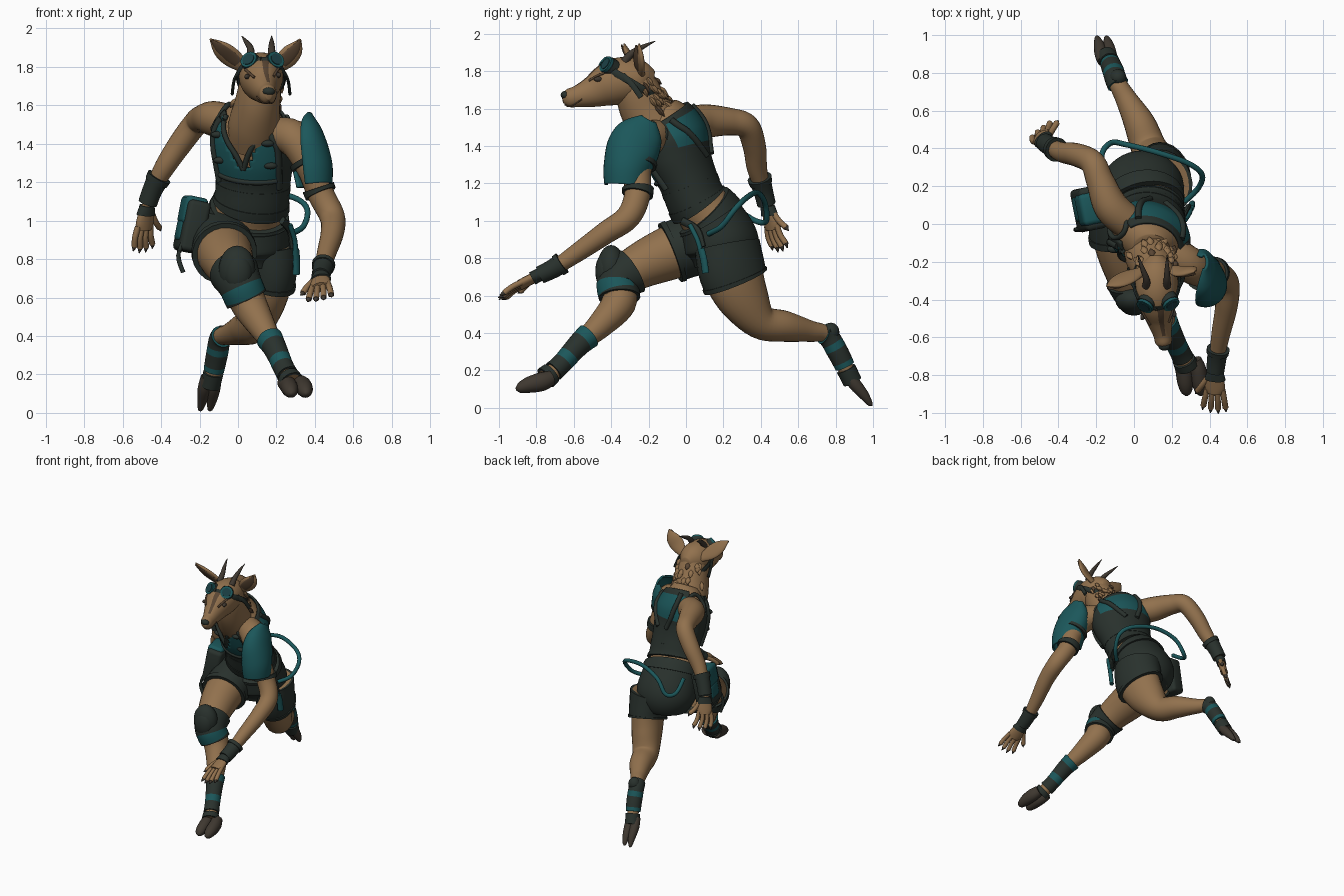
import bpy, bmesh, math, random
from mathutils import Vector, Matrix

if "Cube" in bpy.data.objects:
    bpy.data.objects.remove(bpy.data.objects["Cube"])
random.seed(4)


def material(name, *rgb):
    m = bpy.data.materials.new(name)
    m.use_nodes = True
    m.diffuse_color = (*rgb, 1)
    m.node_tree.nodes["Principled BSDF"].inputs["Base Color"].default_value = (*rgb, 1)
    return m


FUR = material("tan fur", .285, .165, .075)
BROWN = material("dark brown fur", .1, .06, .033)
HORN = material("horn and hoof", .05, .04, .03)
CLOTH = material("dark green cloth", .022, .031, .026)
TEAL = material("teal", .011, .095, .103)
GLASS = material("dark teal glass", .011, .05, .058)


def finish(name, bm, mats, solid=0.0):
    mesh = bpy.data.meshes.new(name)
    bmesh.ops.recalc_face_normals(bm, faces=bm.faces)
    bm.to_mesh(mesh)
    bm.free()
    for m in mats:
        mesh.materials.append(m)
    ob = bpy.data.objects.new(name, mesh)
    bpy.context.collection.objects.link(ob)
    bpy.ops.object.select_all(action='DESELECT')
    bpy.context.view_layer.objects.active = ob
    ob.select_set(True)
    bpy.ops.object.shade_smooth_by_angle(angle=math.radians(45))
    if solid:
        mod = ob.modifiers.new("thickness", 'SOLIDIFY')
        mod.thickness = solid
        mod.offset = 0
    return ob


def at(keys, u):
    """Smooth spline through keys of x, y, z, width, depth."""
    last = len(keys) - 1
    u = min(max(u, 0), last)
    i = min(int(u), last - 1)
    t = u - i
    a, b, c, d = [list(keys[min(max(j, 0), last)]) for j in range(i - 1, i + 3)]
    for k in (a, b, c, d):
        if len(k) == 4:
            k.append(k[3])
    return [q + t / 2 * (r - p + t * (2 * p - 5 * q + 4 * r - s + t * (3 * (q - r) + s - p)))
            for p, q, r, s in zip(a, b, c, d)]


def surf(keys, side, u, f, grow=0.0):
    """Point on a lofted skin; f is degrees around, 0 front and 90 left."""
    p = at(keys, u)
    tan = (Vector(at(keys, u + .05)[:3]) - Vector(at(keys, u - .05)[:3])).normalized()
    if isinstance(side[0], tuple):
        side = Vector(side[0]).lerp(Vector(side[1]), u / (len(keys) - 1))
    w = Vector(side)
    w = (w - tan * w.dot(tan)).normalized()
    a = math.radians(f - 90)
    return Vector(p[:3]) + w * math.cos(a) * (p[3] + grow) + tan.cross(w) * math.sin(a) * (p[4] + grow)


def loft(name, mats, keys, side=(1, 0, 0), u0=0.0, u1=None, grow=0.0, rule=None, seg=24, per=6, solid=0.0):
    mats = mats if isinstance(mats, list) else [mats]
    u1 = len(keys) - 1 if u1 is None else u1
    steps = max(2, math.ceil((u1 - u0) * per))
    us = [u0 + (u1 - u0) * i / steps for i in range(steps + 1)]
    bm = bmesh.new()
    rings = [[bm.verts.new(surf(keys, side, u, 360 * j / seg - 180, grow)) for j in range(seg)] for u in us]
    for i in range(steps):
        for j in range(seg):
            index = rule((us[i] + us[i + 1]) / 2, 360 * (j + .5) / seg - 180) if rule else 0
            if index is not None:
                k = (j + 1) % seg
                bm.faces.new((rings[i][j], rings[i][k], rings[i + 1][k], rings[i + 1][j])).material_index = index
    if not solid:
        ends = [bm.faces.new(rings[0]), bm.faces.new(rings[-1])]
        if rule:
            for face, u in zip(ends, (u0, u1)):
                face.material_index = rule(u, 0) or 0
    return finish(name, bm, mats, solid)


def tube(name, mat, points, r, flat=None, side=(.3, .2, 1)):
    return loft(name, mat, [(*p, r, flat or r) for p in points], side, seg=10, per=5)


def ball(name, mat, centre, size, turn=0.0):
    bm = bmesh.new()
    m = Matrix.Translation(centre) @ Matrix.Rotation(turn, 4, 'Z') @ Matrix.Diagonal((*size, 1))
    bmesh.ops.create_uvsphere(bm, u_segments=20, v_segments=12, radius=1, matrix=m)
    return finish(name, bm, [mat])


def box(name, mat, centre, size, turn=0.0, lean=0.0):
    bm = bmesh.new()
    m = (Matrix.Translation(centre) @ Matrix.Rotation(turn, 4, 'Z') @ Matrix.Rotation(lean, 4, 'Y')
         @ Matrix.Diagonal((*size, 1)))
    bmesh.ops.create_cube(bm, size=1, matrix=m)
    bmesh.ops.bevel(bm, geom=bm.edges[:], offset=.025, segments=3, affect='EDGES', profile=.5)
    return finish(name, bm, [mat])


# Twisted torso, with shorts and vest grown from the same form
TORSO = [(.04, .2, .76, .15, .14), (.04, .19, .87, .21, .19), (.05, .13, 1.01, .195, .165),
         (.07, .06, 1.1, .175, .14), (.08, .01, 1.22, .175, .135), (.08, -.04, 1.34, .195, .15),
         (.08, -.07, 1.45, .205, .155), (.085, -.1, 1.53, .165, .13), (.09, -.14, 1.59, .1, .1)]
TWIST = ((1, .25, 0), (1, -.65, -.22))
loft("torso", FUR, TORSO, TWIST, seg=36)
loft("shorts_hips", CLOTH, TORSO, TWIST, 0, 2.35, .012, seg=36)
loft("shorts_waistband", CLOTH, TORSO, TWIST, 2.05, 2.5, .025, seg=36)


def vest_colour(u, f):
    g = abs(f)
    if u > 4.9 and g < 15 * (u - 4.9) + 8 or u > 6 and 66 < g < 112:
        return None
    if 4.3 < u < 7.1 and g < 50 or 5.4 < u < 7 and g > 118:
        return 1
    return 0


loft("vest", [CLOTH, TEAL], TORSO, TWIST, 2.95, 7.3, .014, vest_colour, seg=72, per=12, solid=.015)
loft("vest_hem", CLOTH, TORSO, TWIST, 2.85, 3.1, .026, seg=36)
loft("vest_rib_band", CLOTH, TORSO, TWIST, 3.55, 3.8, .024, seg=36)
for s, word in ((-1, "right"), (1, "left")):
    edge = [surf(TORSO, TWIST, 4.85 + i / 2, s * 9 * i, .02) for i in range(6)]
    tube(word + "_collar_edge", CLOTH, edge, .014)
    strap = [surf(TORSO, TWIST, 4 + i / 2, s * (54 - i * i / 8), .022) for i in range(7)]
    tube(word + "_harness_strap", CLOTH, strap, .02, .016)
    back = [surf(TORSO, TWIST, 4.6 + i / 2, s * (168 - 7 * i), .022) for i in range(6)]
    tube(word + "_back_strap", CLOTH, back, .018)
    hole = [surf(TORSO, TWIST, 6.6 - .65 * math.cos(a * math.pi / 6), s * (89 - 25 * math.sin(a * math.pi / 6)), .015)
            for a in range(13)]
    tube(word + "_armhole_trim", CLOTH, hole, .014)
    for u in (5, 6.1):
        ball(word + "_strap_buckle", CLOTH, surf(TORSO, TWIST, u, s * 40, .02), (.035, .022, .018))
tube("front_strap", CLOTH, [surf(TORSO, TWIST, 4.35, f, .02) for f in range(-55, 56, 11)], .014)

# Legs: striding right leg and trailing left leg
LEG_SIDE = (1, .35, 0)
RIGHT_LEG = [(-.08, .12, .9, .15), (-.07, -.08, .83, .145), (-.03, -.26, .75, .12), (.01, -.36, .67, .1),
             (.06, -.36, .56, .093), (.13, -.46, .44, .07), (.19, -.57, .34, .05), (.24, -.67, .23, .043),
             (.28, -.75, .16, .05)]
LEFT_LEG = [(.15, .22, .87, .14, .16), (.16, .25, .72, .12, .165), (.13, .31, .58, .11, .14),
            (.08, .4, .46, .095), (.03, .53, .435, .083), (-.04, .66, .41, .058), (-.09, .75, .39, .046),
            (-.11, .81, .3, .045), (-.13, .86, .2, .041), (-.145, .89, .14, .04)]
loft("right_leg", FUR, RIGHT_LEG, LEG_SIDE)
loft("left_leg", FUR, LEFT_LEG, LEG_SIDE)
loft("right_shorts_leg", CLOTH, RIGHT_LEG, LEG_SIDE, 0, 1.0, .018)
loft("right_shorts_cuff", CLOTH, RIGHT_LEG, LEG_SIDE, .88, 1.02, .025)
loft("left_shorts_leg", CLOTH, LEFT_LEG, LEG_SIDE, 0, 1.3, .018)
loft("left_shorts_cuff", CLOTH, LEFT_LEG, LEG_SIDE, 1.2, 1.32, .025)


def wrap_colour(u, f):
    return 1 if .5 < u % 1 < .85 else 0


loft("right_shin_wrap", [CLOTH, TEAL], RIGHT_LEG, LEG_SIDE, 5.55, 7.4, .012, wrap_colour, per=12)
loft("right_foot_wrap", CLOTH, RIGHT_LEG, LEG_SIDE, 7.55, 8, .013)
loft("left_shin_wrap", [CLOTH, TEAL], LEFT_LEG, LEG_SIDE, 5.85, 7.75, .012, wrap_colour, per=12)
ball("left_heel_guard", CLOTH, (-.085, .775, .405), (.045, .045, .05))
loft("left_foot_wrap", CLOTH, LEFT_LEG, LEG_SIDE, 7.9, 9, .012)

# Cloven hooves
for s in (-1, 1):
    x = .3 + s * .038
    loft("right_hoof", HORN, [(x - .02, -.72, .16, .04), (x, -.77, .14, .044, .05), (x + .01, -.84, .122, .042, .043),
                              (x + .015, -.89, .105, .028, .027), (x + .015, -.91, .1, .006)], seg=16)
    x = -.15 + s * .025
    loft("left_hoof", HORN, [(x + .01, .86, .19, .028), (x, .9, .13, .034), (x - .01, .95, .07, .027),
                             (x - .02, .985, .02, .014), (x - .02, .99, .01, .004)], seg=16)

# Knee guard
loft("knee_sleeve", [CLOTH, TEAL], RIGHT_LEG, LEG_SIDE, 2.25, 3.75, .016,
     lambda u, f: 1 if 3.2 < u < 3.55 and abs(f) > 60 else 0, per=12)
ball("knee_pad", CLOTH, (-.005, -.4, .745), (.095, .075, .125))
ball("knee_cap", CLOTH, (0, -.43, .73), (.075, .055, .1))

# Arms
ARM_SIDE = (1, .3, 0)
RIGHT_ARM = [(-.02, .0, 1.5, .09), (-.12, .09, 1.53, .092), (-.18, .23, 1.53, .074), (-.22, .325, 1.505, .066),
             (-.3, .365, 1.4, .062), (-.38, .38, 1.28, .054), (-.44, .41, 1.17, .04), (-.47, .43, 1.09, .037)]
LEFT_ARM = [(.2, -.15, 1.45, .09), (.3, -.22, 1.42, .095), (.38, -.26, 1.28, .078), (.43, -.26, 1.14, .07),
            (.49, -.31, 1.02, .066), (.49, -.43, .935, .06), (.46, -.58, .83, .05), (.44, -.7, .75, .04),
            (.43, -.78, .71, .036)]
loft("right_arm", FUR, RIGHT_ARM, ARM_SIDE)
loft("left_arm", FUR, LEFT_ARM)
loft("right_wrist_guard", CLOTH, RIGHT_ARM, ARM_SIDE, 5.5, 7, .013)
loft("right_wrist_cuff", CLOTH, RIGHT_ARM, ARM_SIDE, 5.45, 5.7, .018)
loft("left_wrist_guard", CLOTH, LEFT_ARM, (1, 0, 0), 6.7, 8, .012)
loft("left_wrist_cuff", CLOTH, LEFT_ARM, (1, 0, 0), 6.65, 6.85, .018)
loft("left_arm_band", CLOTH, LEFT_ARM, (1, 0, 0), 2.75, 3, .014)


def hand(name, wrist, way, spread, curl):
    """Palm, four clawed fingers and a thumb."""
    wrist, way, spread, curl = map(Vector, (wrist, way, spread, curl))
    way, spread = way.normalized(), spread.normalized()
    palm = [(*(wrist + way * d), w, .027) for d, w in ((-.02, .034), (.03, .049), (.08, .055), (.11, .045))]
    loft(name + "_palm", FUR, palm, spread, seg=16)
    loft(name + "_glove", CLOTH, palm, spread, 0, 1, .008, seg=16)
    for i in range(5):
        o = i - 1.5
        thumb = i == 4
        start = wrist + way * (.03 if thumb else .09) + spread * o * (.017 if thumb else .028)
        reach = way * (.08 if thumb else .122 - .012 * abs(o)) + spread * (.05 if thumb else o * .012)
        end = start + reach + curl
        mid = start.lerp(end, .55) - curl * .5
        tube(name + "_finger", FUR, [start, mid, end], .016)
        loft(name + "_claw", HORN, [(*mid.lerp(end, .8), .015), (*end, .014), (*(end + reach * .25), .002)],
             spread, seg=8)


hand("right_hand", (-.475, .44, 1.06), (-.13, .2, -.9), (.75, .6, .1), (.01, .015, 0))
hand("left_hand", (.43, -.795, .705), (-.02, -.85, -.45), (-1, .1, -.2), (0, 0, -.012))

# Shoulder armour shell, peaked at the top
SHELL = [(.37, -.2, 1.54, .015, .04), (.36, -.235, 1.475, .065, .11), (.36, -.28, 1.39, .098, .135),
         (.375, -.315, 1.28, .11, .12), (.385, -.325, 1.185, .1, .105)]
loft("shoulder_armour", TEAL, SHELL, rule=lambda u, f: None if -160 < f < -45 else 0, seg=36, solid=.014)
loft("armour_strap", CLOTH, LEFT_ARM, (1, 0, 0), 1.75, 1.9, .02)

# Neck and head
NECK = [(.08, -.1, 1.4, .13, .13), (.085, -.16, 1.5, .135, .14), (.1, -.22, 1.6, .12, .135),
        (.115, -.26, 1.7, .11, .12), (.12, -.28, 1.78, .09, .1)]
HEAD = [(.12, -.17, 1.75, .04, .05), (.12, -.24, 1.755, .1, .105), (.12, -.34, 1.75, .115, .125),
        (.125, -.42, 1.725, .103, .115), (.135, -.5, 1.69, .073, .085), (.15, -.58, 1.665, .05, .058),
        (.157, -.63, 1.655, .042, .048), (.16, -.66, 1.65, .014, .02)]
loft("neck", FUR, NECK)
loft("head", [FUR, BROWN], HEAD, rule=lambda u, f: 1 if 2.6 < u < 5 and f > 160 else 0, seg=36)
ball("nose", CLOTH, (.16, -.645, 1.672), (.032, .025, .022))
tube("mouth_line", BROWN, [surf(HEAD, (1, 0, 0), 6.6 - abs(i) * .35, i * 14, .001) for i in range(-5, 6)], .004)
for s in (-1, 1):
    ball("eye", HORN, surf(HEAD, (1, 0, 0), 3.45, s * 118), (.014, .026, .014), s * .4)
    tube("brow", BROWN, [surf(HEAD, (1, 0, 0), 3 + i * .35, s * (125 + i * 4), .002) for i in range(4)], .007)

# Nape fur tufts
for i in range(30):
    u, f = random.uniform(1.6, 3.6), random.uniform(100, 260)
    root, tip = surf(NECK, (1, 0, 0), u, f, -.008), surf(NECK, (1, 0, 0), u - .6, f, .012)
    loft("fur_tuft", BROWN if i % 6 == 0 else FUR, [(*root, .006), (*root.lerp(tip, .5), .02, .014), (*tip, .002)], seg=8)

# Ears and horns
EARS = {"right": ([(.04, -.25, 1.79, .03), (-.03, -.28, 1.845, .055), (-.09, -.31, 1.895, .047),
                   (-.145, -.33, 1.945, .004)], (.6, -.4, .6)),
        "left": ([(.2, -.24, 1.79, .03), (.25, -.25, 1.84, .055), (.295, -.25, 1.89, .047),
                  (.325, -.25, 1.945, .004)], (-.6, -.35, .5))}
for word, (keys, side) in EARS.items():
    loft(word + "_ear", FUR, [(*k[:3], k[3], min(k[3], .018)) for k in keys], side)
    inner = [(k[0], k[1] - .016, k[2], k[3] * .6, min(k[3], .007)) for k in keys]
    loft(word + "_ear_inside", BROWN, inner, side, .6, 2.8)
for base, tip in ((.065, .02), (.175, .175)):
    loft("horn", HORN, [(base, -.33, 1.85, .022), (base, -.29, 1.895, .018),
                        ((base + tip) / 2, -.23, 1.93, .012), (tip, -.165, 1.96, .002)], seg=12)

# Goggles pushed up on the brow
turns = [i * math.pi / 8 for i in range(17)]
tube("goggle_strap", CLOTH, [(.12 + .122 * math.sin(a), -.3 - .15 * math.cos(a), 1.745 + .09 * math.cos(a))
                             for a in turns], .02, .009, (0, .5, .85))
for s, x, y in ((-1, .067, -.42), (1, .187, -.41)):
    face = Vector((s * .45, -.72, .5)).normalized()
    c = Vector((x, y, 1.825))
    for part, mat, r, a, b in (("frame", CLOTH, .05, -.04, .012), ("rim", TEAL, .046, -.01, .028),
                               ("lens", GLASS, .032, .01, .032)):
        loft("goggle_" + part, mat, [(*(c + face * a), r), (*(c + face * b), r)])
    tube("strap_tail", CLOTH, [(.12 + s * .115, -.34, 1.78), (.12 + s * .14, -.29, 1.73), (.12 + s * .15, -.24, 1.66)],
         .016, .008, (0, 1, .6))

# Hip pouch, hanging tool and looping hose
box("pouch", CLOTH, (-.24, .08, .97), (.12, .23, .27), .2, .2)
box("pouch_flap", TEAL, (-.235, .08, 1.05), (.12, .17, .15), .2, .2)
box("pouch_pocket", TEAL, (-.285, .08, .95), (.06, .14, .12), .2, .2)
tube("pouch_strap", CLOTH, [(-.27, -.02, .92), (-.31, -.03, .82), (-.285, -.03, .73)], .012)
tube("hose", TEAL, [(.27, .12, .93), (.34, .19, .97), (.36, .26, 1.06), (.29, .32, 1.12), (.12, .38, 1.15),
                    (-.04, .42, 1.1), (-.12, .43, 1.0), (-.17, .37, 1.0), (-.16, .26, 1.07)], .015)
tube("tool_strap", CLOTH, [(.23, -.02, 1.0), (.27, .06, .95), (.285, .09, .86)], .022, .014)
tube("tool_cord", TEAL, [(.27, .02, .98), (.295, .06, .9), (.3, .08, .83)], .013)
tube("tool_handle", TEAL, [(.3, .08, .85), (.305, .095, .79), (.305, .105, .72)], .022, .016)
